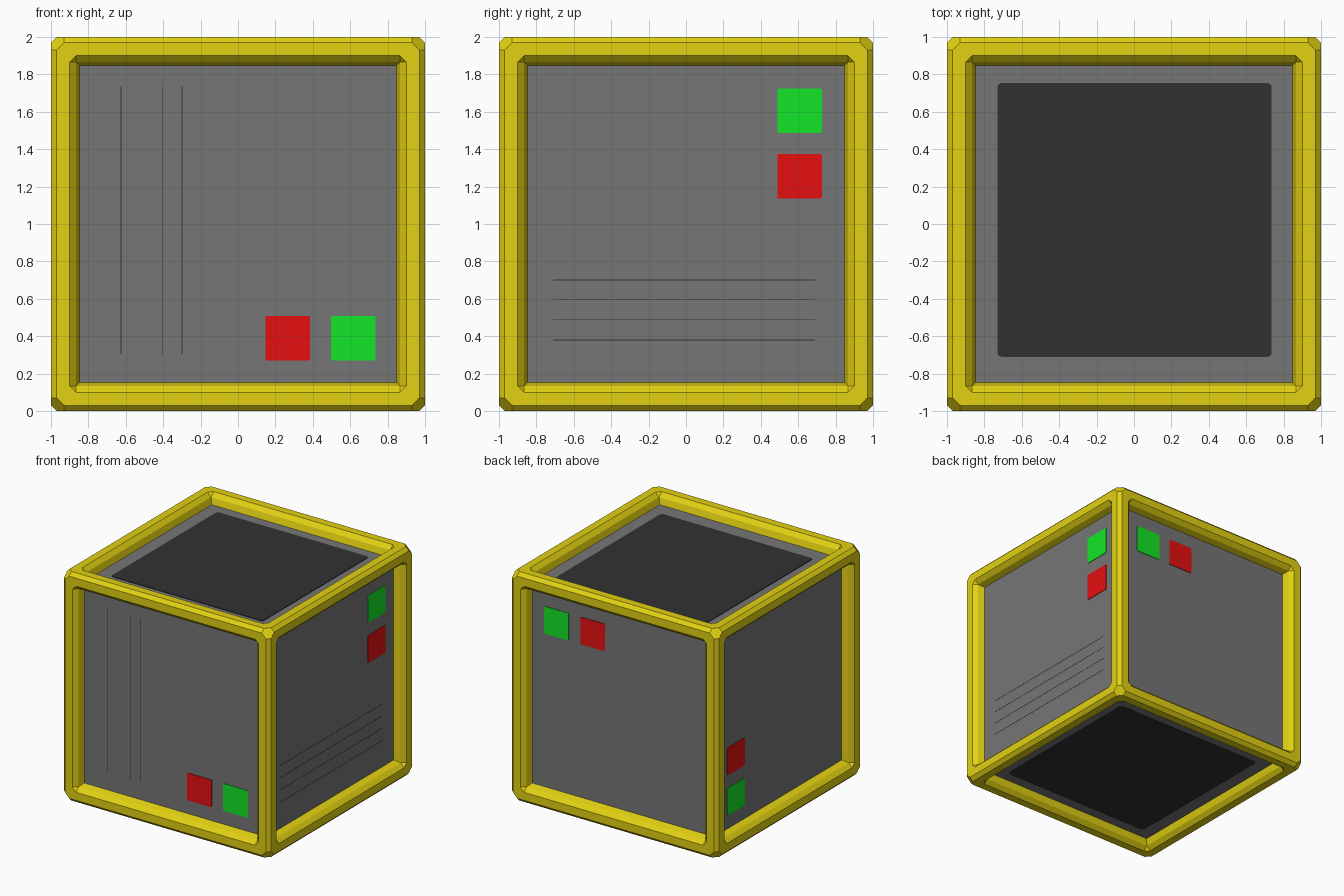
import bpy, bmesh, math
from mathutils import Vector
from itertools import permutations, product

if "Cube" in bpy.data.objects:
    bpy.data.objects.remove(bpy.data.objects["Cube"])


def material(name, rgb):
    m = bpy.data.materials.new(name)
    m.diffuse_color = (*rgb, 1)
    m.use_nodes = True
    m.node_tree.nodes["Principled BSDF"].inputs["Base Color"].default_value = m.diffuse_color
    return m


YELLOW = material("yellow", (0.76, 0.64, 0.006))
GREY = material("grey", (0.18, 0.18, 0.18))
DARK = material("dark grey", (0.031, 0.031, 0.031))
RED = material("red", (0.79, 0.005, 0.005))
GREEN = material("green", (0.006, 0.79, 0.02))

# Local axes of each side: right, up, outward
X, Y, Z = Vector((1, 0, 0)), Vector((0, 1, 0)), Vector((0, 0, 1))
SIDES = {"front": (X, Z, -Y), "right": (Y, Z, X), "back": (-X, Z, Y),
         "left": (-Y, Z, -X), "top": (X, Y, Z), "bottom": (X, -Y, -Z)}
DEPTH = 0.91   # distance of the recessed panels from the centre


def place(side, u, v, w):
    a, b, c = SIDES[side]
    return a * u + b * v + c * w + Z


def finish(bm, name, mat):
    me = bpy.data.meshes.new(name)
    bm.to_mesh(me)
    bm.free()
    me.materials.append(mat)
    ob = bpy.data.objects.new(name, me)
    bpy.context.collection.objects.link(ob)
    return ob


def octagon(a, b):
    # square with cut corners, counter-clockwise
    return [(a, -b), (a, b), (b, a), (-b, a), (-a, b), (-a, -b), (-b, -a), (b, -a)]


def square(r):
    return [(r, -r), (r, r), (-r, r), (-r, -r)]


def plate(name, side, cx, cy, sx, sy, r, mat, lift=0.005):
    # thin rounded plate lying on a recessed panel
    pts = []
    for k, (qx, qy) in enumerate([(1, 1), (-1, 1), (-1, -1), (1, -1)]):
        for s in range(4):
            t = math.radians(90 * k + 30 * s)
            pts.append((cx + qx * (sx / 2 - r) + r * math.cos(t),
                        cy + qy * (sy / 2 - r) + r * math.sin(t)))
    bm = bmesh.new()
    low = [bm.verts.new(place(side, u, v, DEPTH - 0.001)) for u, v in pts]
    top = [bm.verts.new(place(side, u, v, DEPTH + lift)) for u, v in pts]
    n = len(pts)
    bm.faces.new(top)
    for i in range(n):
        j = (i + 1) % n
        bm.faces.new((low[i], low[j], top[j], top[i]))
    finish(bm, name, mat)


# Frame: chamfered cube shell with a stepped opening in every side
bm = bmesh.new()
for p in set(permutations((1, 0.97, 0.93))):
    for s in product((1, -1), repeat=3):
        bm.verts.new(Vector([a * b for a, b in zip(p, s)]) + Z)
bmesh.ops.convex_hull(bm, input=bm.verts[:])
bmesh.ops.dissolve_limit(bm, angle_limit=0.01, verts=bm.verts[:], edges=bm.edges[:])
bmesh.ops.recalc_face_normals(bm, faces=bm.faces[:])
bmesh.ops.delete(bm, geom=[f for f in bm.faces if f.calc_area() > 1], context='FACES_ONLY')
for side in SIDES:
    def ring(pts, w):
        return [bm.verts.new(place(side, u, v, w)) for u, v in pts]
    outer = ring(octagon(0.97, 0.93), 1)
    inner = ring(octagon(0.90, 0.865), 1)
    lip = ring(square(0.865), 0.965)
    base = ring(square(0.848), DEPTH)
    for i in range(8):
        j = (i + 1) % 8
        bm.faces.new((outer[i], outer[j], inner[j], inner[i]))
    for i in range(4):
        j = (i + 1) % 4
        bm.faces.new((inner[2 * i], inner[2 * i + 1], lip[j], lip[i]))
        bm.faces.new((inner[2 * i + 1], inner[(2 * i + 2) % 8], lip[j]))
        bm.faces.new((lip[i], lip[j], base[j], base[i]))
bmesh.ops.remove_doubles(bm, verts=bm.verts[:], dist=0.0005)
finish(bm, "frame", YELLOW)

# Recessed panels
for side in SIDES:
    bm = bmesh.new()
    bm.faces.new([bm.verts.new(place(side, u, v, DEPTH)) for u, v in square(0.848)])
    finish(bm, side + "_panel", GREY)

# Large dark plates on top and bottom
plate("top_plate", "top", 0.003, 0.022, 1.466, 1.466, 0.025, DARK)
plate("bottom_plate", "bottom", 0.003, 0.022, 1.466, 1.466, 0.025, DARK)

# Red and green buttons on the four upright sides
BUTTONS = {"front": ((0.265, -0.61), (0.617, -0.61)),
           "right": ((0.607, 0.255), (0.607, 0.605)),
           "back": ((-0.262, 0.61), (-0.612, 0.61)),
           "left": ((-0.612, -0.26), (-0.612, -0.61))}
for side, (red, green) in BUTTONS.items():
    plate(side + "_red_button", side, *red, 0.238, 0.238, 0.008, RED)
    plate(side + "_green_button", side, *green, 0.238, 0.238, 0.008, GREEN)

# Hairline grooves on the panels
for i, u in enumerate((-0.625, -0.405, -0.30)):
    plate(f"front_line_{i}", "front", u, 0.02, 0.004, 1.43, 0.001, DARK, 0.001)
for i, v in enumerate((-0.30, -0.405, -0.512, -0.62)):
    plate(f"right_line_{i}", "right", -0.01, v, 1.40, 0.004, 0.001, DARK, 0.001)
